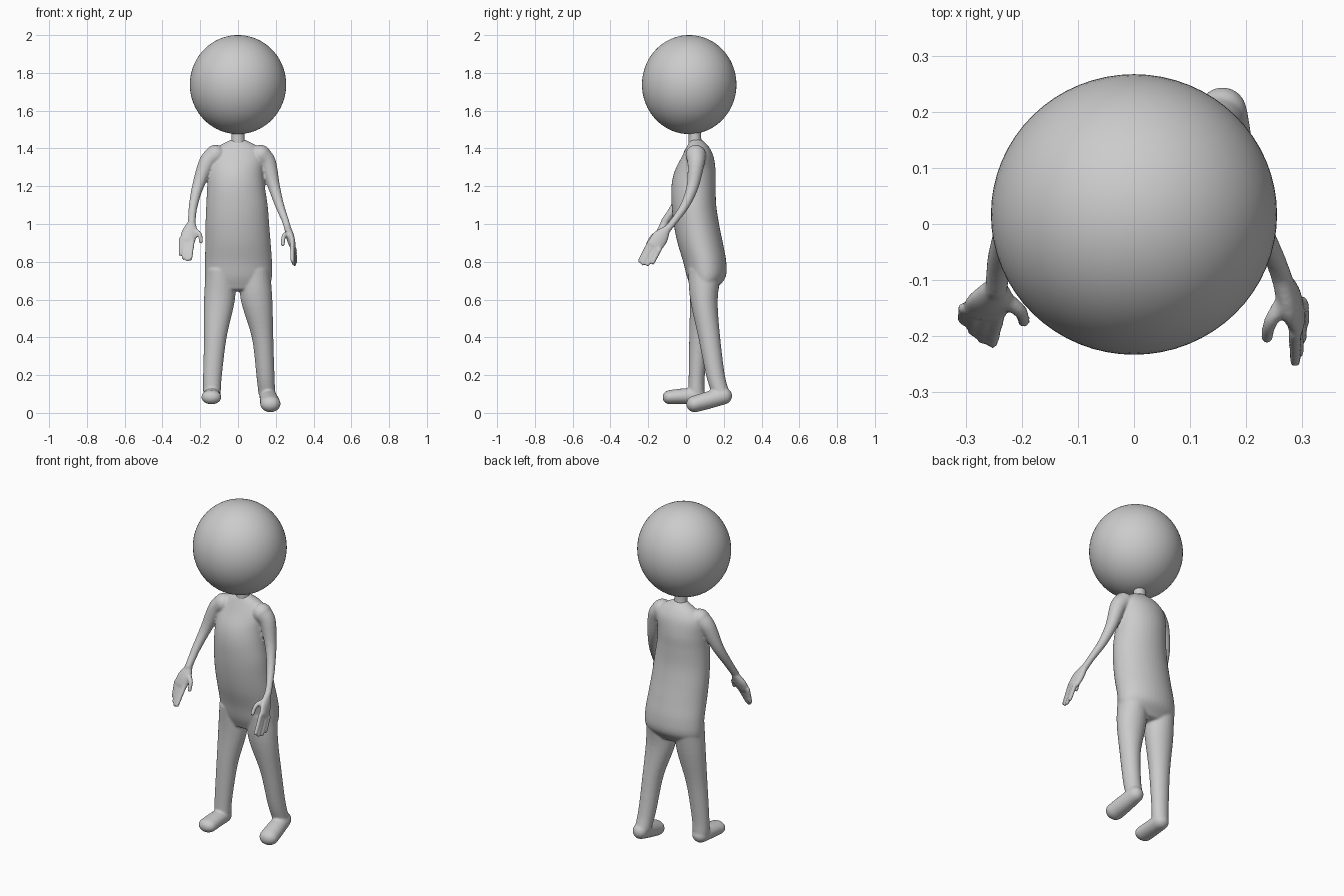
import bpy, bmesh, math
from mathutils import Vector


def spline(rows, steps=5):
    """Catmull-Rom through rows of numbers."""
    rows = [Vector(r) for r in rows]
    p = [rows[0] * 2 - rows[1]] + rows + [rows[-1] * 2 - rows[-2]]
    out = []
    for i in range(1, len(p) - 2):
        a, b, c, d = p[i - 1:i + 3]
        for s in range(steps):
            t = s / steps
            out.append(0.5 * (2 * b + (c - a) * t + (2 * a - 5 * b + 4 * c - d) * t * t
                              + (3 * b - 3 * c + d - a) * t ** 3))
    return out + [rows[-1]]


def loft(bm, rows, side=(1, 0, 0), flat=False, n=24):
    """Round-ended tube through rows (x, y, z, half width along side, half depth)."""
    pts = spline(rows)
    rings = []
    for i, p in enumerate(pts):
        t = (pts[min(i + 1, len(pts) - 1)] - pts[max(i - 1, 0)])
        t = Vector(t[:3]).normalized()
        if flat:
            t = Vector((0, 0, 1 if t.z > 0 else -1))
        rings.append((Vector(p[:3]), t, p[3], p[4]))
    caps = [[], []]
    for k, (c, t, a, b) in enumerate((rings[0], rings[-1])):
        for ang in (0.4, 0.8, 1.15, 1.45):
            off = t * min(a, b) * (0.25 if flat else 1) * math.sin(ang)
            caps[k].append((c + off * (1 if k else -1), t, a * math.cos(ang), b * math.cos(ang)))
    prev = None
    for c, t, a, b in caps[0][::-1] + rings + caps[1]:
        u = Vector(side)
        u = (u - t * u.dot(t)).normalized()
        v = t.cross(u)
        ring = [bm.verts.new(c + u * a * math.cos(w) + v * b * math.sin(w))
                for w in (2 * math.pi * j / n for j in range(n))]
        if prev:
            for j in range(n):
                bm.faces.new((prev[j], prev[(j + 1) % n], ring[(j + 1) % n], ring[j]))
        else:
            bm.faces.new(ring[::-1])
        prev = ring
    bm.faces.new(prev)


def finger(bm, *pts, r=0.0105):
    loft(bm, [(*p, r * (1.15 - 0.15 * i), r * (1.15 - 0.15 * i)) for i, p in enumerate(pts)], n=12)


def finish(bm, name):
    bmesh.ops.recalc_face_normals(bm, faces=bm.faces)
    me = bpy.data.meshes.new(name)
    bm.to_mesh(me)
    bm.free()
    for f in me.polygons:
        f.use_smooth = True
    ob = bpy.data.objects.new(name, me)
    bpy.context.collection.objects.link(ob)
    return ob


bm = bmesh.new()

# torso: (z, left x, right x, front y, back y)
torso = [(0.66, -0.165, 0.165, 0.03, 0.165), (0.72, -0.175, 0.18, 0.005, 0.21),
         (0.80, -0.175, 0.18, -0.015, 0.213), (0.90, -0.173, 0.173, -0.045, 0.195),
         (1.00, -0.172, 0.165, -0.065, 0.175), (1.10, -0.168, 0.157, -0.076, 0.16),
         (1.20, -0.163, 0.142, -0.077, 0.157), (1.28, -0.158, 0.135, -0.06, 0.157),
         (1.36, -0.145, 0.14, -0.02, 0.145), (1.41, -0.105, 0.105, 0.005, 0.12),
         (1.44, -0.05, 0.05, 0.02, 0.09)]
loft(bm, [((l + r) / 2, (f + b) / 2, z, (r - l) / 2, (b - f) / 2)
          for z, l, r, f, b in torso], flat=True, n=40)

# legs, one stepping forward
loft(bm, [(-0.09, 0.10, 0.76, 0.08, 0.09), (-0.098, 0.092, 0.60, 0.082, 0.072),
          (-0.12, 0.07, 0.40, 0.06, 0.053), (-0.135, 0.057, 0.20, 0.05, 0.043),
          (-0.138, 0.055, 0.11, 0.047, 0.043)], flat=True)
loft(bm, [(0.09, 0.10, 0.76, 0.08, 0.09), (0.098, 0.095, 0.60, 0.084, 0.073),
          (0.13, 0.123, 0.40, 0.057, 0.058), (0.145, 0.156, 0.20, 0.048, 0.05),
          (0.153, 0.185, 0.10, 0.045, 0.048)], flat=True)
# feet
loft(bm, [(-0.137, 0.06, 0.092, 0.046, 0.043), (-0.14, -0.02, 0.088, 0.05, 0.041),
          (-0.141, -0.086, 0.083, 0.053, 0.038)])
loft(bm, [(0.158, 0.20, 0.09, 0.044, 0.045), (0.165, 0.12, 0.068, 0.05, 0.046),
          (0.172, 0.045, 0.047, 0.054, 0.044)])

# arms
for arm in ([(-0.12, 0.04, 1.365, 0.055), (-0.165, 0.03, 1.32, 0.045), (-0.212, 0, 1.20, 0.031),
             (-0.238, -0.06, 1.09, 0.023), (-0.245, -0.115, 1.01, 0.02)],
            [(0.12, 0.052, 1.365, 0.055), (0.158, 0.053, 1.32, 0.045), (0.19, 0.035, 1.20, 0.032),
             (0.22, -0.005, 1.10, 0.024), (0.25, -0.06, 1.02, 0.019), (0.265, -0.1, 0.97, 0.019)]):
    loft(bm, [(*p, p[3]) for p in arm])

# left-side hand: palm turned backwards
loft(bm, [(-0.245, -0.11, 1.01, 0.02, 0.019), (-0.254, -0.135, 0.96, 0.042, 0.021),
          (-0.268, -0.155, 0.915, 0.042, 0.017)])
for base, tip in (((-0.302, -0.15, 0.92), (-0.305, -0.17, 0.84)),
                  ((-0.283, -0.158, 0.91), (-0.288, -0.19, 0.82)),
                  ((-0.262, -0.16, 0.905), (-0.27, -0.205, 0.81)),
                  ((-0.24, -0.16, 0.91), (-0.252, -0.212, 0.815))):
    finger(bm, base, tip)
finger(bm, (-0.235, -0.13, 0.97), (-0.203, -0.155, 0.945), (-0.196, -0.175, 0.905), r=0.013)

# right-side hand: palm turned inwards
loft(bm, [(0.264, -0.1, 0.975, 0.02, 0.018), (0.277, -0.135, 0.93, 0.043, 0.021),
          (0.29, -0.165, 0.885, 0.043, 0.016)], side=(0, -0.82, 0.57))
for base, tip in (((0.287, -0.195, 0.90), (0.287, -0.245, 0.805)),
                  ((0.29, -0.18, 0.885), (0.294, -0.228, 0.79)),
                  ((0.295, -0.16, 0.87), (0.299, -0.203, 0.785)),
                  ((0.30, -0.14, 0.865), (0.303, -0.175, 0.795))):
    finger(bm, base, tip)
finger(bm, (0.265, -0.14, 0.95), (0.243, -0.175, 0.935), (0.237, -0.203, 0.892), r=0.013)

# fuse the body parts into one soft skin
body = finish(bm, "body")
rm = body.modifiers.new("fuse", 'REMESH')
rm.mode = 'VOXEL'
rm.voxel_size = 0.006
rm.use_smooth_shade = True
sm = body.modifiers.new("soften", 'SMOOTH')
sm.factor = 0.5
sm.iterations = 6

# neck
bm = bmesh.new()
loft(bm, [(0, 0.05, 1.42, 0.038, 0.036), (0, 0.047, 1.46, 0.035, 0.033),
          (0, 0.045, 1.53, 0.035, 0.033)], flat=True)
finish(bm, "neck")

# head
bm = bmesh.new()
bmesh.ops.create_uvsphere(bm, u_segments=64, v_segments=40, radius=1)
for v in bm.verts:
    v.co = Vector((v.co.x * 0.255, 0.017 + v.co.y * 0.25, 1.738 + v.co.z * 0.262))
finish(bm, "head")
